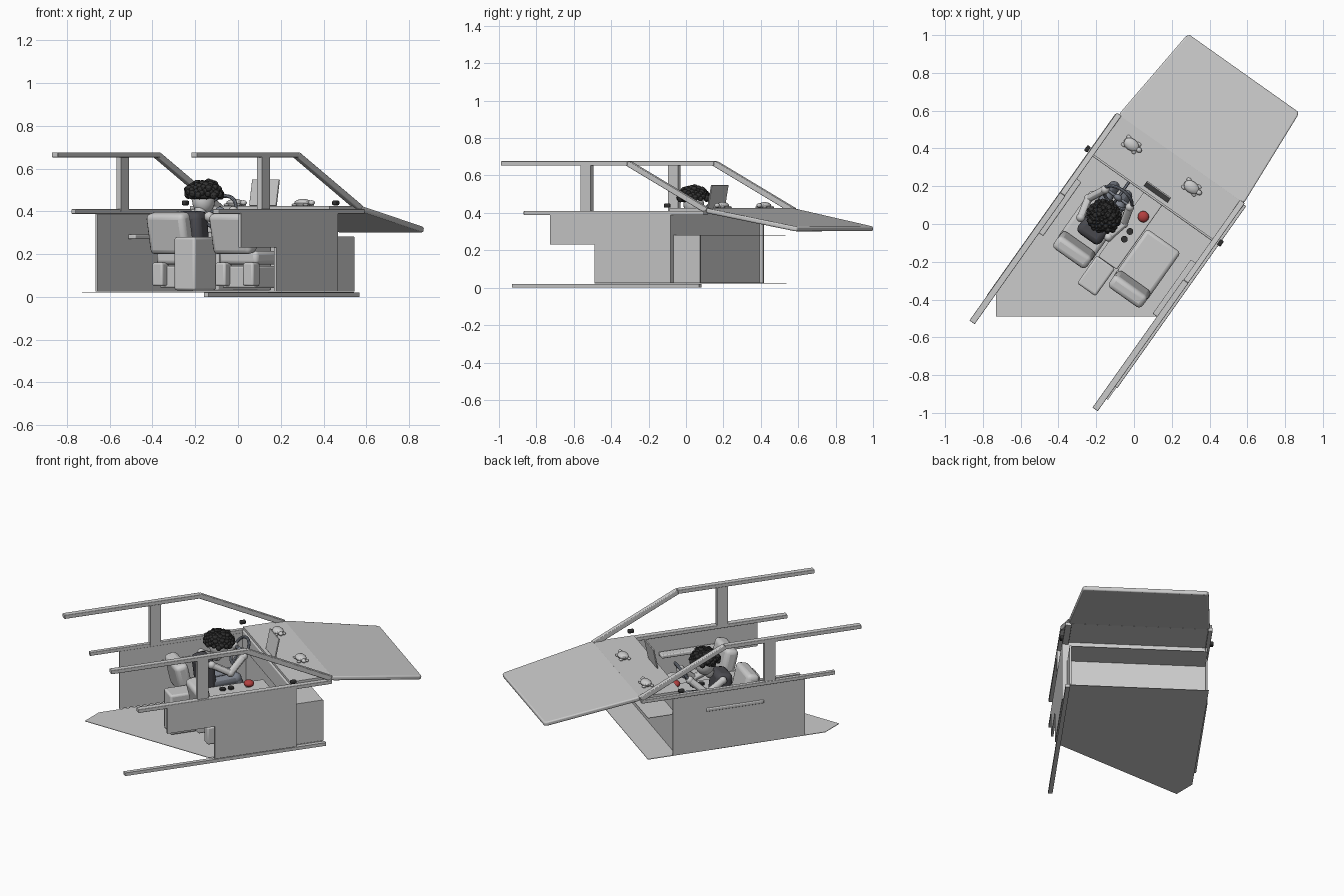
import bpy, bmesh, math, random
from mathutils import Matrix, Vector

if "Cube" in bpy.data.objects:
    bpy.data.objects.remove(bpy.data.objects["Cube"])
random.seed(4)
# the car is turned on the grid: local x = right, local y = forward
R = Matrix.Rotation(math.radians(-35.3), 4, 'Z')

def mat(name, c):
    m = bpy.data.materials.new(name)
    m.diffuse_color = (*c, 1)
    m.use_nodes = True
    m.node_tree.nodes["Principled BSDF"].inputs["Base Color"].default_value = m.diffuse_color
    return m
BLACK, SHIRT, RED = mat("black", (.03, .03, .03)), mat("shirt", (.07, .07, .08)), mat("red", (.45, .05, .05))
BLUE, SKIN = mat("slate", (.2, .22, .26)), mat("pale", (.6, .6, .6))

def finish(name, bm, m=None, bevel=0, smooth=False, world=False):
    bmesh.ops.recalc_face_normals(bm, faces=bm.faces)
    me = bpy.data.meshes.new(name)
    bm.to_mesh(me)
    bm.free()
    o = bpy.data.objects.new(name, me)
    bpy.context.collection.objects.link(o)
    if not world:
        o.matrix_world = R
    if m:
        me.materials.append(m)
    if bevel:
        b = o.modifiers.new("bevel", 'BEVEL')
        b.width, b.segments = bevel, 3
    if smooth or bevel:
        bpy.context.view_layer.objects.active = o
        o.select_set(True)
        bpy.ops.object.shade_smooth_by_angle()
        o.select_set(False)
    return o

def box(name, lo, hi, m=None, bevel=0, tilt=0):
    bm = bmesh.new()
    lo, hi = Vector(lo), Vector(hi)
    c, s = (lo + hi) / 2, hi - lo
    M = Matrix.Translation(c) @ Matrix.Rotation(tilt, 4, 'X') @ Matrix.Diagonal((*s, 1))
    bmesh.ops.create_cube(bm, size=1, matrix=M)
    return finish(name, bm, m, bevel)

def prism(name, pts, d, m=None, bevel=0, world=False):
    """extrude a polygon of 3D points along d"""
    bm = bmesh.new()
    f = bm.faces.new([bm.verts.new(p) for p in pts])
    g = bmesh.ops.extrude_face_region(bm, geom=[f])
    bmesh.ops.translate(bm, vec=d, verts=[v for v in g['geom'] if isinstance(v, bmesh.types.BMVert)])
    return finish(name, bm, m, bevel, world=world)

def balls(name, items, m=None, seg=12):
    """items: (centre, radii)"""
    bm = bmesh.new()
    for c, r in items:
        M = Matrix.Translation(c) @ Matrix.Diagonal((*r, 1))
        bmesh.ops.create_uvsphere(bm, u_segments=seg, v_segments=seg * 2 // 3, radius=1, matrix=M)
    return finish(name, bm, m, smooth=True)

def rods(name, segs, r, m=None, n=12):
    bm = bmesh.new()
    for a, b in segs:
        a, b = Vector(a), Vector(b)
        M = Matrix.Translation((a + b) / 2) @ (b - a).to_track_quat('Z', 'Y').to_matrix().to_4x4()
        bmesh.ops.create_cone(bm, cap_ends=True, segments=n, radius1=r, radius2=r, depth=(b - a).length, matrix=M)
    return finish(name, bm, m, smooth=True)

# floor pan, cut square at the rear
prism("floor", [(-.73, -.35, .02), (-.73, -.49, .02), (.14, -.49, .02),
                R @ Vector((.40, .375, .02)), R @ Vector((-.40, .375, .02))], (0, 0, .003), world=True)
box("right_sill", (.40, -.84, 0), (.425, .385, .02))

# body sides: the right one is notched over the rear wheel
prism("right_side", [(.416, -.585, .40), (.416, -.585, .23), (.416, -.295, .23), (.416, -.295, .025),
                     (.416, .204, .025), (.416, .204, .40)], (.014, 0, 0))
box("left_side", (-.405, -.58, .025), (-.395, .225, .39))
box("right_front_side", (.39, .20, .025), (.401, .376, .28))
box("firewall", (-.395, .19, .025), (.416, .203, .405))
box("front_shelf", (-.395, .20, .278), (.401, .373, .281))

# rails and pillars on both sides
for s, side in ((-1, "left"), (1, "right")):
    def sbox(name, a, b, **k):
        return box(side + name, (min(s*a[0], s*b[0]), a[1], a[2]), (max(s*a[0], s*b[0]), b[1], b[2]), **k)
    sbox("_belt_rail", (.393, -.76, .388), (.43 if s > 0 else .418, .42, .41), bevel=.003)
    sbox("_roof_rail", (.382, -.92, .652), (.416, -.09, .676), bevel=.003)
    prism(side + "_windscreen_pillar", [(s*.385, -.105, .654), (s*.385, -.085, .677), (s*.385, .43, .425),
                                        (s*.385, .41, .402)], (s*.03, 0, 0), bevel=.004)
    sbox("_door_pillar", (.39, -.395, .40), (.416, -.33, .66))
    sbox("_armrest", (.355, -.33, .27), (.41, .02, .292), bevel=.006)
    sbox("_mirror", (.42, .165, .428), (.442, .2, .45), m=BLACK, bevel=.006)

# dashboard and sloping bonnet
box("dashboard", (-.40, .175, .402), (.40, .425, .425))
box("dashboard_face", (-.39, .165, .30), (.39, .19, .41), bevel=.006)
prism("bonnet", [(-.395, .415, .40), (.405, .415, .40), (.41, .44, .397), (.376, .965, .304), (.368, .985, .30),
                 (-.338, .985, .30), (-.35, .97, .304), (-.40, .44, .397)], (0, .003, .026), bevel=.008)

# seats
for s, side in ((-1, "driver"), (1, "passenger")):
    x = s * .18
    box(side + "_seat_base", (x-.095, -.25, .04), (x+.095, -.02, .145), bevel=.01)
    box(side + "_seat_cushion", (x-.11, -.26, .15), (x+.11, .02, .215), bevel=.02)
    box(side + "_seat_back", (x-.108, -.335, .20), (x+.108, -.255, .395), bevel=.025, tilt=.22)
    for k in (-1, 1):
        box(side + "_seat_foot", (x+k*.08-.03, -.29, .05), (x+k*.08+.03, -.23, .16), bevel=.01)

# centre console, armrest box, cup holders, gear lever
box("console_box", (-.065, -.43, .03), (.055, -.25, .28), bevel=.012)
box("console", (-.055, -.25, .03), (.065, .175, .245), bevel=.006)
rods("cup_holders", [((.005, -.045, .235), (.005, -.045, .256)), ((.005, -.095, .235), (.005, -.095, .256))], .018, BLACK, 16)
rods("gear_stick", [((.018, .05, .235), (.018, .06, .26))], .01)
balls("gear_knob", [((.018, .06, .268), (.03, .03, .02))], RED, 16)
box("display", (-.075, .207, .425), (.08, .215, .55), None, .002, tilt=-.2)

# steering wheel
bm = bmesh.new()
n, k = 32, 8
C = Matrix.Translation((-.15, .065, .40)) @ Matrix.Rotation(1.0, 4, 'X')
rings = [[bm.verts.new(C @ Vector(((.085 + .009*math.cos(j*math.tau/k)) * math.cos(i*math.tau/n),
          (.085 + .009*math.cos(j*math.tau/k)) * math.sin(i*math.tau/n), .009*math.sin(j*math.tau/k))))
          for j in range(k)] for i in range(n)]
for i in range(n):
    for j in range(k):
        a, b = rings[i], rings[(i+1) % n]
        bm.faces.new((a[j], b[j], b[(j+1) % k], a[(j+1) % k]))
finish("steering_wheel", bm, BLUE, smooth=True)
hub = Vector((-.15, .065, .40))
rods("wheel_spokes", [(hub, C @ Vector((.085*math.cos(t), .085*math.sin(t), 0))) for t in (0, math.pi, -math.pi/2)]
     + [(hub, (-.15, .18, .36))], .008, BLUE)
balls("wheel_hub", [(hub, (.025, .018, .022))], BLUE)

# driver: legs, torso, arms, head
box("driver_torso", (-.235, -.20, .20), (-.085, -.10, .40), SHIRT, .03, tilt=.12)
rods("driver_legs", [((x, -.13, .235), (x, .03, .245)) for x in (-.20, -.12)]
     + [((x, .03, .245), (x, .10, .06)) for x in (-.20, -.12)], .032, BLUE)
balls("driver_knees", [((x, .03, .245), (.034,)*3) for x in (-.20, -.12)], BLUE)
arms = []
for s in (-1, 1):
    a, b, c = (-.16+s*.09, -.135, .375), (-.16+s*.115, -.03, .32), (-.15+s*.08, .06, .40)
    arms += [(a, b), (b, c)]
rods("driver_arms", arms, .021, SKIN)
balls("driver_joints", [(p, (.024,)*3) for seg in arms for p in seg], SKIN)
balls("driver_head", [((-.155, -.06, .45), (.052, .058, .065)), ((-.155, -.085, .40), (.028, .028, .04))], SKIN, 16)

# curly hair: balls over a dome
curls = [((-.155, -.07, .485), (.065, .065, .045))]
for i in range(85):
    z = 1 - 1.15 * (i + .5) / 85
    t = i * 2.39996
    r = math.sqrt(1 - z*z)
    q = random.uniform(.012, .018)
    w = random.uniform(.92, 1.08)
    curls.append(((-.155 + .08*w*r*math.cos(t), -.06 + .076*w*r*math.sin(t), .48 + .056*w*z), (q, q, q)))
balls("driver_hair", curls, BLACK, 9)

# two small ornaments on the dashboard: shell, head and feet
for cx, cy in ((-.255, .335), (.135, .335)):
    parts = [((cx, cy, .438), (.045, .032, .02)), ((cx+.05, cy, .44), (.016, .014, .012))]
    parts += [((cx+a*.032, cy+b*.024, .43), (.014, .011, .007)) for a in (-1, 1) for b in (-1, 1)]
    balls("dashboard_ornament", parts)
